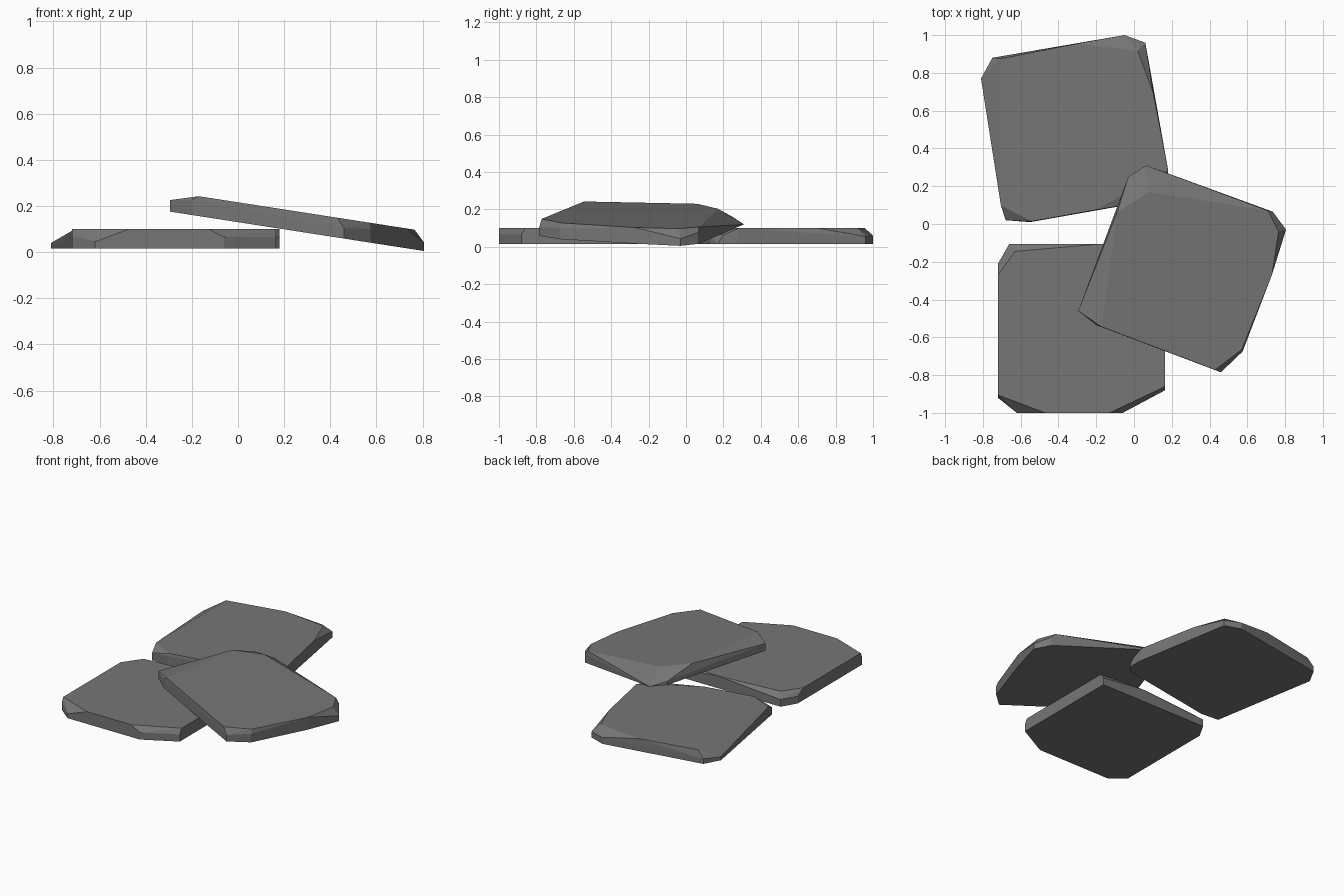
import bpy, bmesh, math

if "Cube" in bpy.data.objects:
    bpy.data.objects.remove(bpy.data.objects["Cube"])

stone = bpy.data.materials.new("stone grey")
stone.diffuse_color = (0.18, 0.18, 0.18, 1)
stone.use_nodes = True
stone.node_tree.nodes["Principled BSDF"].inputs["Base Color"].default_value = stone.diffuse_color
THICK = 0.086


def slab(name, base, rim, top, lift=0.015, slope=0.0):
    """Chipped flat stone: hull of footprint, raised rim points (x, y, h) and top face."""
    pts = [(x, y, 0) for x, y in base] + list(rim) + [(x, y, THICK) for x, y in top]
    bm = bmesh.new()
    for x, y, h in pts:
        bm.verts.new((x, y, lift + slope * x + h))
    res = bmesh.ops.convex_hull(bm, input=bm.verts[:])
    junk = {e for e in res["geom_interior"] + res["geom_unused"]
            if isinstance(e, bmesh.types.BMVert)}
    bmesh.ops.delete(bm, geom=list(junk), context='VERTS')
    # merge coplanar hull triangles into flat facets
    bmesh.ops.dissolve_limit(bm, angle_limit=math.radians(1.5),
                             verts=bm.verts[:], edges=bm.edges[:])
    bmesh.ops.recalc_face_normals(bm, faces=bm.faces[:])
    me = bpy.data.meshes.new(name)
    bm.to_mesh(me)
    bm.free()
    me.materials.append(stone)
    ob = bpy.data.objects.new(name, me)
    bpy.context.collection.objects.link(ob)
    return ob


# back left stone, lying flat
slab("back_stone",
     base=[(-.81, .77), (-.75, .88), (-.05, 1), (.06, .96), (.18, .27),
           (.18, .17), (.13, .13), (-.55, .01), (-.68, .02)],
     rim=[(-.81, .77, .025), (-.75, .88, .035), (-.05, 1, .045), (.06, .96, .04),
          (.18, .2, .05), (.13, .13, .05), (-.68, .02, .05), (-.55, .01, .07)],
     top=[(-.705, .1), (-.705, .875), (-.3, .955), (.02, .915), (.1, .7),
          (.18, .29), (-.2, .075), (-.54, .015), (-.68, .085)])

# front left stone, lying flat
slab("front_stone",
     base=[(-.72, -.21), (-.66, -.105), (.165, -.105), (.165, -.88),
           (-.06, -1), (-.62, -1), (-.72, -.92)],
     rim=[(-.72, -.21, .05), (-.66, -.105, .05), (.165, -.105, .05),
          (.165, -.88, .05), (-.06, -1, .05), (-.62, -1, .03), (-.72, -.92, .055)],
     top=[(-.72, -.27), (-.63, -.145), (-.17, -.105), (.165, -.13),
          (.165, -.86), (-.13, -1), (-.47, -1), (-.72, -.905)])

# right stone, leaning on the other two
slab("leaning_stone",
     base=[(-.295, -.46), (-.2, -.535), (.46, -.785), (.575, -.675), (.73, -.27),
           (.805, -.03), (.735, .065), (.065, .31), (-.03, .25)],
     rim=[(-.295, -.46, .05), (-.2, -.535, .065), (.46, -.785, .045),
          (.575, -.675, .06), (.805, -.03, .038), (.735, .065, .06),
          (-.03, .25, .025)],
     top=[(-.17, -.545), (-.09, .06), (.08, .17), (.71, .07), (.765, -.04),
          (.73, -.27), (.57, -.665), (.43, -.772)],
     lift=0.13, slope=-0.155)
